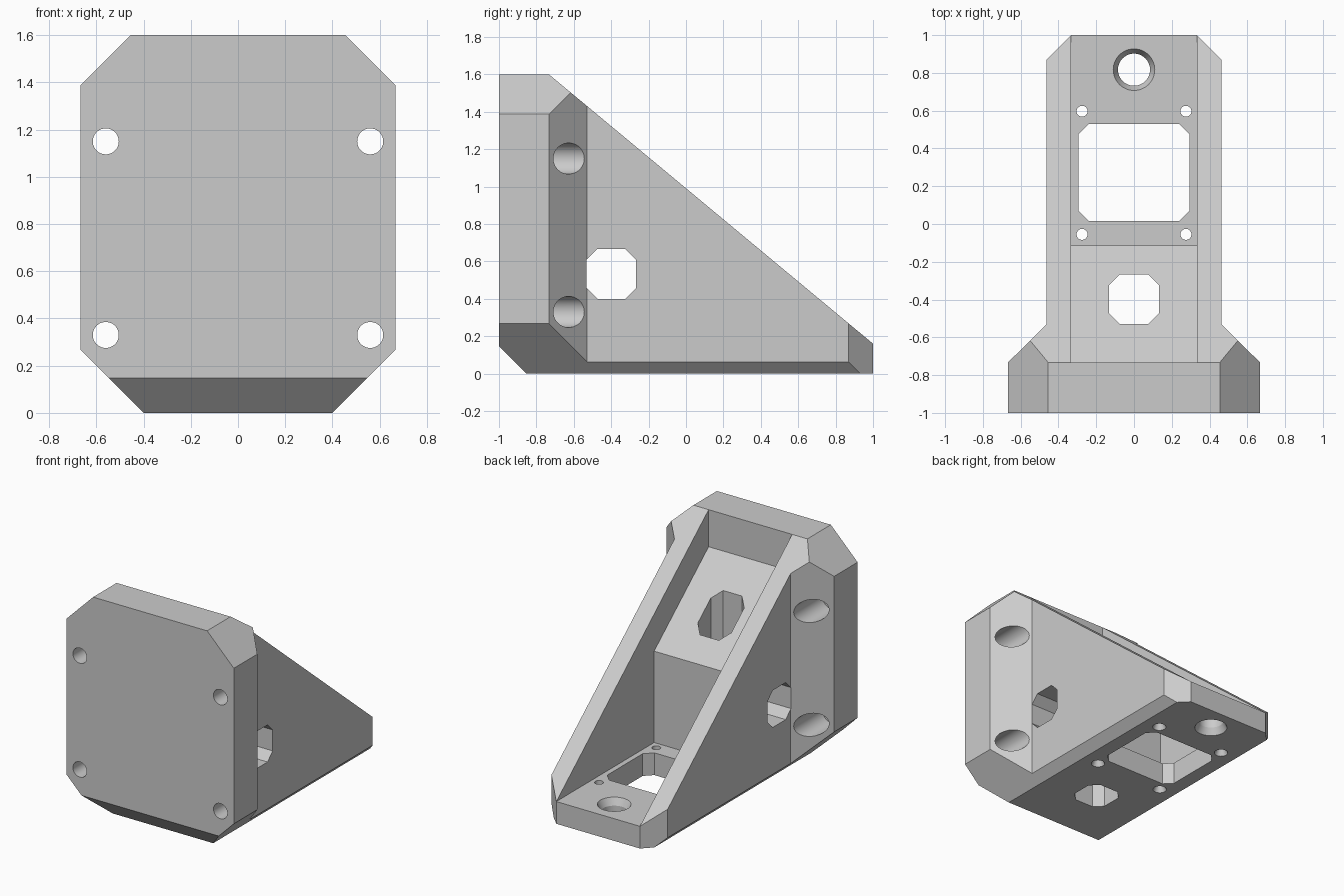
import bpy, bmesh, math
from mathutils import Vector

cube = bpy.data.objects.get("Cube")
if cube:
    bpy.data.objects.remove(cube, do_unlink=True)

grey = bpy.data.materials.new("light grey")
grey.use_nodes = True
grey.diffuse_color = (0.6, 0.6, 0.6, 1)
grey.node_tree.nodes["Principled BSDF"].inputs["Base Color"].default_value = (0.6, 0.6, 0.6, 1)


def place(axis, u, v, w):
    """Put profile coordinates u, v and depth w into 3D for the given axis."""
    return Vector({"x": (w, u, v), "y": (u, w, v), "z": (u, v, w)}[axis])


def loft(name, axis, rings):
    """Closed solid through rings, each a (depth, list of 2D points) pair."""
    bm = bmesh.new()
    loops = [[bm.verts.new(place(axis, u, v, w)) for u, v in pts] for w, pts in rings]
    bm.faces.new(loops[0])
    bm.faces.new(loops[-1])
    n = len(loops[0])
    for a, b in zip(loops, loops[1:]):
        for i in range(n):
            j = (i + 1) % n
            bm.faces.new((a[i], a[j], b[j], b[i]))
    bmesh.ops.recalc_face_normals(bm, faces=bm.faces)
    mesh = bpy.data.meshes.new(name)
    bm.to_mesh(mesh)
    bm.free()
    mesh.materials.append(grey)
    ob = bpy.data.objects.new(name, mesh)
    bpy.context.collection.objects.link(ob)
    return ob


def prism(name, axis, pts, lo, hi):
    return loft(name, axis, [(lo, pts), (hi, pts)])


def round_cutter(name, axis, cu, cv, profile):
    """Turned cutter from (depth, radius) pairs."""
    angles = [2 * math.pi * i / 48 for i in range(48)]
    return loft(name, axis, [(w, [(cu + r * math.cos(a), cv + r * math.sin(a)) for a in angles])
                             for w, r in profile])


def mirrored(half):
    return half + [(-u, v) for u, v in reversed(half)]


def clipped_box(u0, u1, v0, v1, c):
    return [(u0 + c, v0), (u1 - c, v0), (u1, v0 + c), (u1, v1 - c),
            (u1 - c, v1), (u0 + c, v1), (u0, v1 - c), (u0, v0 + c)]


# Body: the common volume of the side, front and top outlines
bracket = prism("angle_bracket", "x", [(-0.853, 0), (1, 0), (1, 0.16), (-0.733, 1.6),
                                       (-1, 1.6), (-1, 0.147)], -0.8, 0.8)


def combine(tool, operation="DIFFERENCE"):
    mod = bracket.modifiers.new(tool.name, "BOOLEAN")
    mod.operation, mod.solver, mod.object = operation, "EXACT", tool
    bpy.context.view_layer.objects.active = bracket
    bpy.ops.object.modifier_apply(modifier=mod.name)
    bpy.data.objects.remove(tool, do_unlink=True)


combine(prism("front_outline", "y", mirrored([(0.4, 0), (0.667, 0.267), (0.667, 1.387), (0.453, 1.601)]),
              -1.2, 1.2), "INTERSECT")
combine(prism("top_outline", "z", mirrored([(0.667, -1.1), (0.667, -0.733), (0.463, -0.53),
                                            (0.463, 0.87), (0.333, 1.0)]), -0.2, 1.8), "INTERSECT")

# Channel between the two ribs, leaving a sloped block and a floor
combine(prism("channel", "x", [(-0.733, 1.8), (-0.733, 1.333), (-0.113, 0.818), (-0.113, 0.16),
                               (1.2, 0.16), (1.2, 1.8)], -0.333, 0.333))

# Clipped square openings
combine(prism("floor_window", "z", clipped_box(-0.295, 0.295, 0.017, 0.53, 0.055), -0.2, 0.5))
combine(prism("block_opening", "z", clipped_box(-0.133, 0.133, -0.53, -0.267, 0.058), -0.2, 1.5))
combine(prism("side_opening", "x", clipped_box(-0.532, -0.267, 0.4, 0.667, 0.058), -1, 1))

# Mounting holes, bored wider behind the front plate
for x in (-0.56, 0.56):
    for z in (0.33, 1.15):
        combine(round_cutter("plate_hole", "y", x, z, [(-1.1, 0.055), (-0.867, 0.055),
                                                       (-0.867, 0.083), (-0.4, 0.083)]))

# Screw holes around the floor window, countersunk from below
for x in (-0.275, 0.275):
    for y in (-0.055, 0.597):
        combine(round_cutter("floor_screw_hole", "z", x, y, [(-0.01, 0.05), (0.04, 0.029), (0.3, 0.029)]))

# Large hole in the nose, flared at both ends
combine(round_cutter("nose_hole", "z", 0, 0.817, [(-0.02, 0.12), (0.05, 0.085), (0.11, 0.085), (0.18, 0.12)]))

# Keep hole walls smooth and all other edges sharp
bpy.ops.object.select_all(action="DESELECT")
bracket.select_set(True)
bpy.context.view_layer.objects.active = bracket
bpy.ops.object.shade_smooth_by_angle(angle=math.radians(20))
